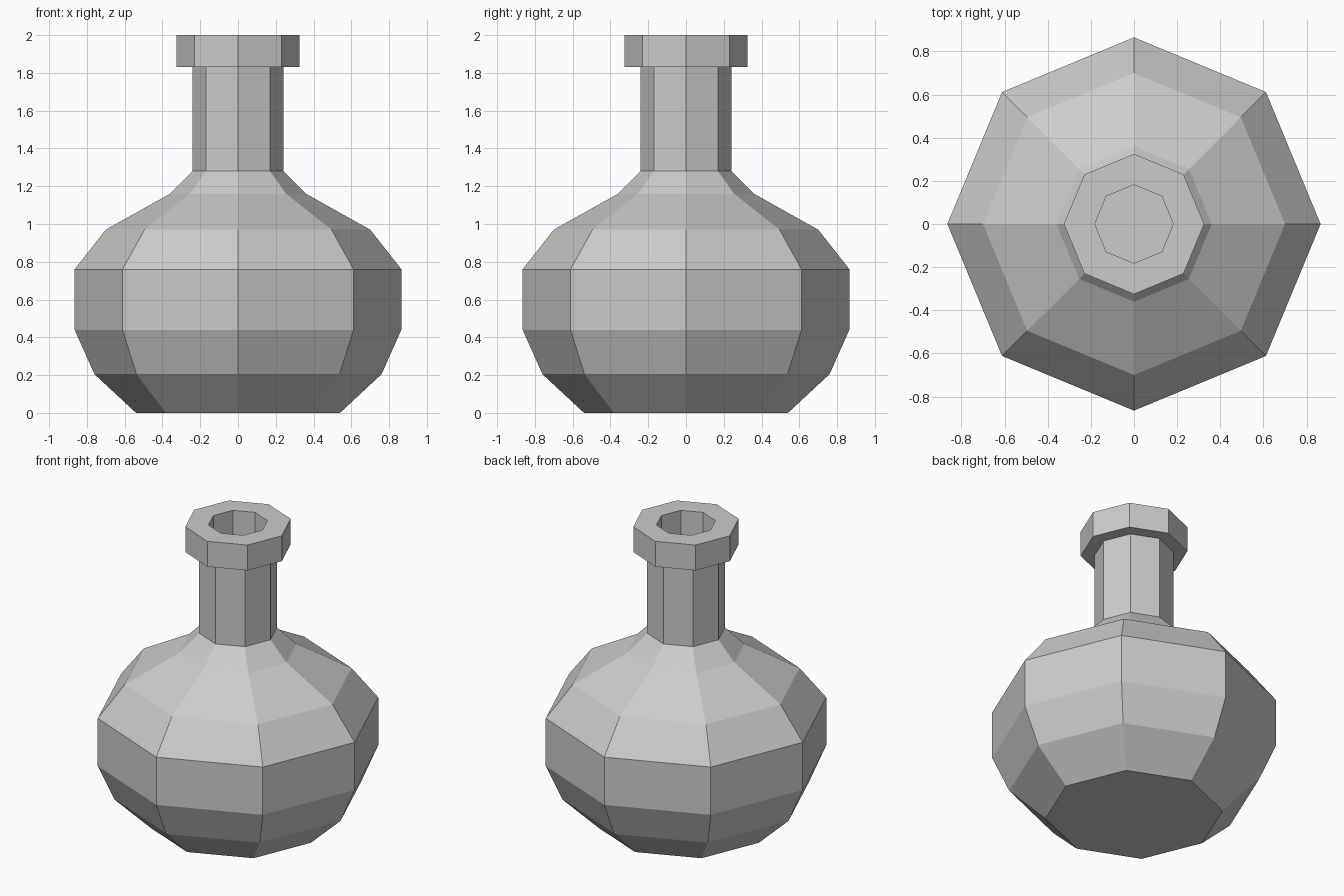
import bpy, bmesh, math
from mathutils import Vector

if "Cube" in bpy.data.objects:
    bpy.data.objects.remove(bpy.data.objects["Cube"])

SIDES = 8
# outer wall from base to lip, then inner wall back down to the floor (radius, height)
PROFILE = [(0.54, 0), (0.76, 0.205), (0.865, 0.44), (0.865, 0.76), (0.70, 0.97),
           (0.36, 1.16), (0.24, 1.28), (0.24, 1.83), (0.325, 1.83), (0.325, 2.0),
           (0.182, 2.0), (0.182, 1.26), (0.31, 1.12), (0.65, 0.93), (0.80, 0.74),
           (0.80, 0.46), (0.70, 0.24), (0.50, 0.06)]

# centre of each broken piece; cracks run halfway between neighbours
PIECES = {
    "neck_piece": (0, -0.1, 1.75),
    "front_shoulder_piece": (0.2, -0.4, 0.9),
    "right_shoulder_piece": (0.25, 0.35, 1.15),
    "right_belly_piece": (0.6, 0.25, 0.6),
    "front_base_piece": (-0.25, -0.25, 0.3),
    "left_belly_piece": (-0.55, 0.35, 0.7),
    "back_belly_piece": (-0.25, 0.5, 0.8),
    "back_right_piece": (0.4, 0.6, 0.8),
    "back_base_piece": (0.05, 0.3, 0.15),
}


def make_flask():
    """Octagonal hollow flask as one closed shell."""
    bm = bmesh.new()
    rings = []
    for r, z in PROFILE:
        angles = [math.tau * i / SIDES for i in range(SIDES)]
        rings.append([bm.verts.new((r * math.cos(a), r * math.sin(a), z)) for a in angles])
    for lower, upper in zip(rings, rings[1:]):
        for i in range(SIDES):
            j = (i + 1) % SIDES
            bm.faces.new((lower[i], lower[j], upper[j], upper[i]))
    bm.faces.new(rings[0][::-1])
    bm.faces.new(rings[-1])
    return bm


def cut_piece(source, name, centre):
    """Keep the part of the shell nearest to this centre and cap the cuts."""
    bm = source.copy()
    for other_name, other in PIECES.items():
        if other_name == name:
            continue
        a, b = Vector(centre), Vector(other)
        normal = (b - a).normalized()
        geom = bm.verts[:] + bm.edges[:] + bm.faces[:]
        cut = bmesh.ops.bisect_plane(bm, geom=geom, dist=1e-5, plane_co=(a + b) / 2,
                                     plane_no=normal, clear_outer=True)["geom_cut"]
        edges = [e for e in cut if isinstance(e, bmesh.types.BMEdge) and e.is_boundary]
        if edges:
            bmesh.ops.triangle_fill(bm, edges=edges, normal=normal,
                                    use_beauty=True, use_dissolve=False)
    bmesh.ops.recalc_face_normals(bm, faces=bm.faces[:])
    if bm.faces:
        mesh = bpy.data.meshes.new(name)
        bm.to_mesh(mesh)
        bpy.context.collection.objects.link(bpy.data.objects.new(name, mesh))
    bm.free()


flask = make_flask()
for piece_name, piece_centre in PIECES.items():
    cut_piece(flask, piece_name, piece_centre)
flask.free()
